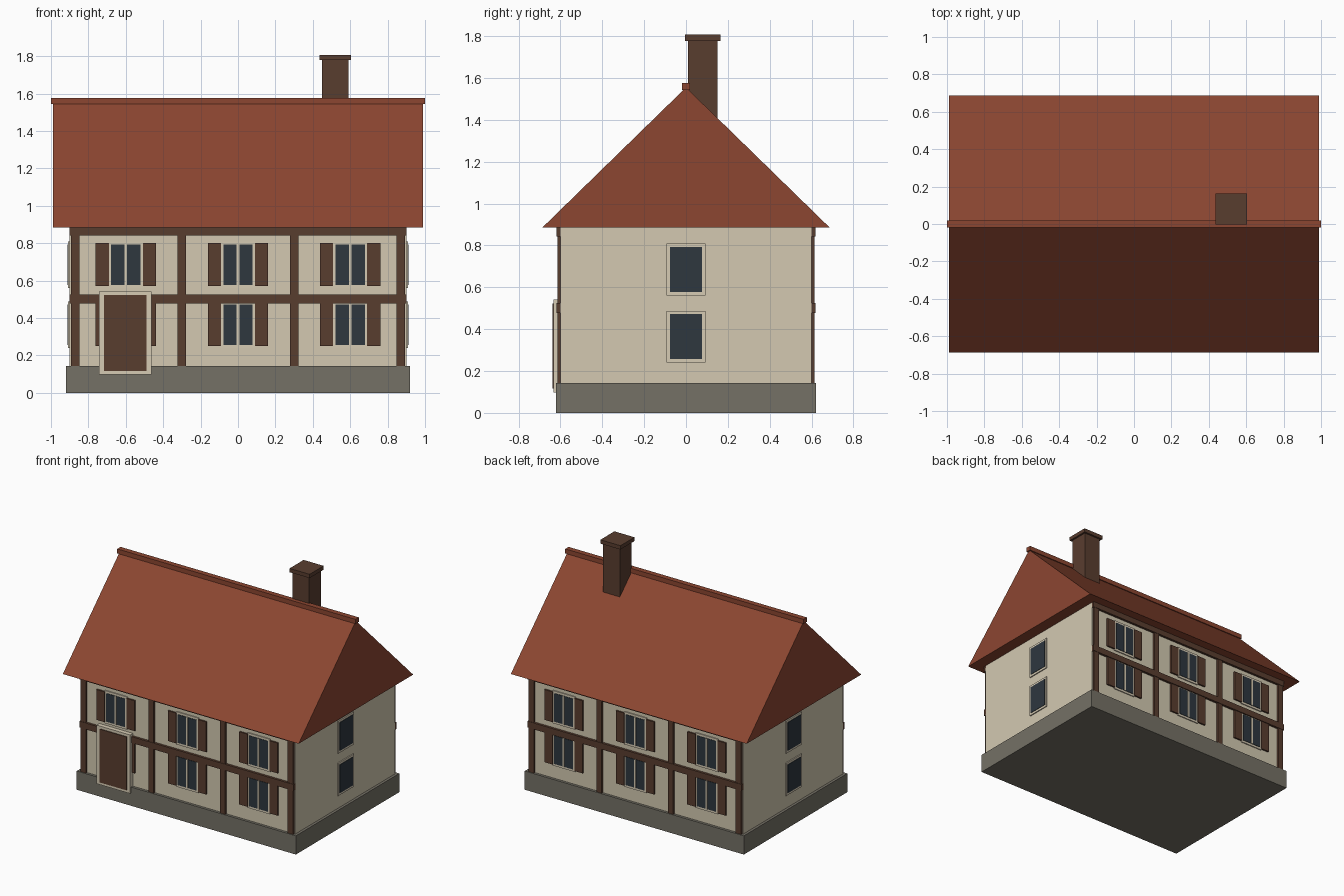
import bpy, bmesh
from mathutils import Matrix

if "Cube" in bpy.data.objects:
    bpy.data.objects.remove(bpy.data.objects["Cube"])


def material(name, rgb):
    def lin(c):
        c /= 255
        return c / 12.92 if c <= 0.04045 else ((c + 0.055) / 1.055) ** 2.4
    m = bpy.data.materials.new(name)
    m.diffuse_color = (*[lin(c) for c in rgb], 1)
    m.use_nodes = True
    m.node_tree.nodes["Principled BSDF"].inputs["Base Color"].default_value = m.diffuse_color
    return m


PLASTER = material("plaster", (211, 201, 177))
TRIM = material("pale_trim", (214, 203, 180))
STONE = material("stone", (117, 113, 102))
TIMBER = material("dark_timber", (89, 61, 47))
TILE = material("roof_tile", (140, 70, 49))
GLASS = material("window_glass", (46, 55, 63))


def finish(name, bm, mat):
    bmesh.ops.recalc_face_normals(bm, faces=bm.faces)
    me = bpy.data.meshes.new(name)
    bm.to_mesh(me)
    bm.free()
    me.materials.append(mat)
    ob = bpy.data.objects.new(name, me)
    bpy.context.collection.objects.link(ob)
    return ob


def box(name, mat, x, y, z):
    """Box from (min, max) ranges on each axis."""
    bm = bmesh.new()
    r = (x, y, z)
    size = Matrix.Diagonal([b - a for a, b in r] + [1])
    mid = Matrix.Translation([(a + b) / 2 for a, b in r])
    bmesh.ops.create_cube(bm, size=1, matrix=mid @ size)
    return finish(name, bm, mat)


def span(c, width):
    return (c - width / 2, c + width / 2)


def plate(name, mat, side, u, z, w, h, inner, outer):
    """Plate on a wall; side is (axis, sign), u runs along the wall."""
    axis, s = side
    depth = tuple(sorted((s * inner, s * outer)))
    if axis == "y":
        return box(name, mat, span(u, w), depth, span(z, h))
    return box(name, mat, depth, span(u, w), span(z, h))


# Stone base and plaster walls
box("stone_base", STONE, (-0.92, 0.92), (-0.62, 0.62), (0, 0.142))
box("walls", PLASTER, (-0.9, 0.9), (-0.6, 0.6), (0.142, 0.89))

# Solid gabled roof, extruded along x
bm = bmesh.new()
gable = bm.faces.new([bm.verts.new((-0.99, y, z))
                      for y, z in ((-0.687, 0.885), (0.687, 0.885), (0, 1.555))])
ext = bmesh.ops.extrude_face_region(bm, geom=[gable], use_keep_orig=True)
bmesh.ops.translate(bm, vec=(1.98, 0, 0),
                    verts=[v for v in ext["geom"] if isinstance(v, bmesh.types.BMVert)])
finish("roof", bm, TILE)
box("roof_ridge", TILE, (-1, 1), (-0.02, 0.02), (1.543, 1.577))

# Chimney
box("chimney_shaft", TIMBER, span(0.52, 0.14), span(0.08, 0.14), (1.3, 1.785))
box("chimney_cap", TIMBER, span(0.52, 0.168), span(0.08, 0.168), (1.778, 1.807))

# Half-timbering and shuttered windows on front and back
FLOORS = (0.364, 0.685)
for label, s in (("front", -1), ("back", 1)):
    side = ("y", s)
    for x in (-0.87, -0.3, 0.3, 0.87):
        plate(label + "_post", TIMBER, side, x, 0.514, 0.045, 0.744, 0.595, 0.615)
    plate(label + "_middle_beam", TIMBER, side, 0, 0.501, 1.8, 0.048, 0.595, 0.618)
    plate(label + "_top_beam", TIMBER, side, 0, 0.865, 1.8, 0.046, 0.595, 0.618)
    for z in FLOORS:
        for x in (-0.6, 0, 0.6):
            plate(label + "_window_frame", TRIM, side, x, z, 0.187, 0.248, 0.595, 0.608)
            plate(label + "_window_glass", GLASS, side, x, z, 0.157, 0.215, 0.605, 0.611)
            plate(label + "_window_mullion", TRIM, side, x, z, 0.014, 0.215, 0.605, 0.614)
            for d in (-0.126, 0.126):
                plate(label + "_shutter", TIMBER, side, x + d, z, 0.07, 0.23, 0.595, 0.612)

# Plain windows on the gable ends
for label, s in (("right", 1), ("left", -1)):
    for z in FLOORS:
        plate(label + "_window_frame", TRIM, ("x", s), 0, z, 0.187, 0.248, 0.895, 0.908)
        plate(label + "_window_glass", GLASS, ("x", s), 0, z, 0.155, 0.215, 0.905, 0.911)

# Front door
plate("door_frame", TRIM, ("y", -1), -0.603, 0.32, 0.28, 0.445, 0.6, 0.633)
plate("door_panel", TIMBER, ("y", -1), -0.603, 0.32, 0.225, 0.405, 0.63, 0.639)
